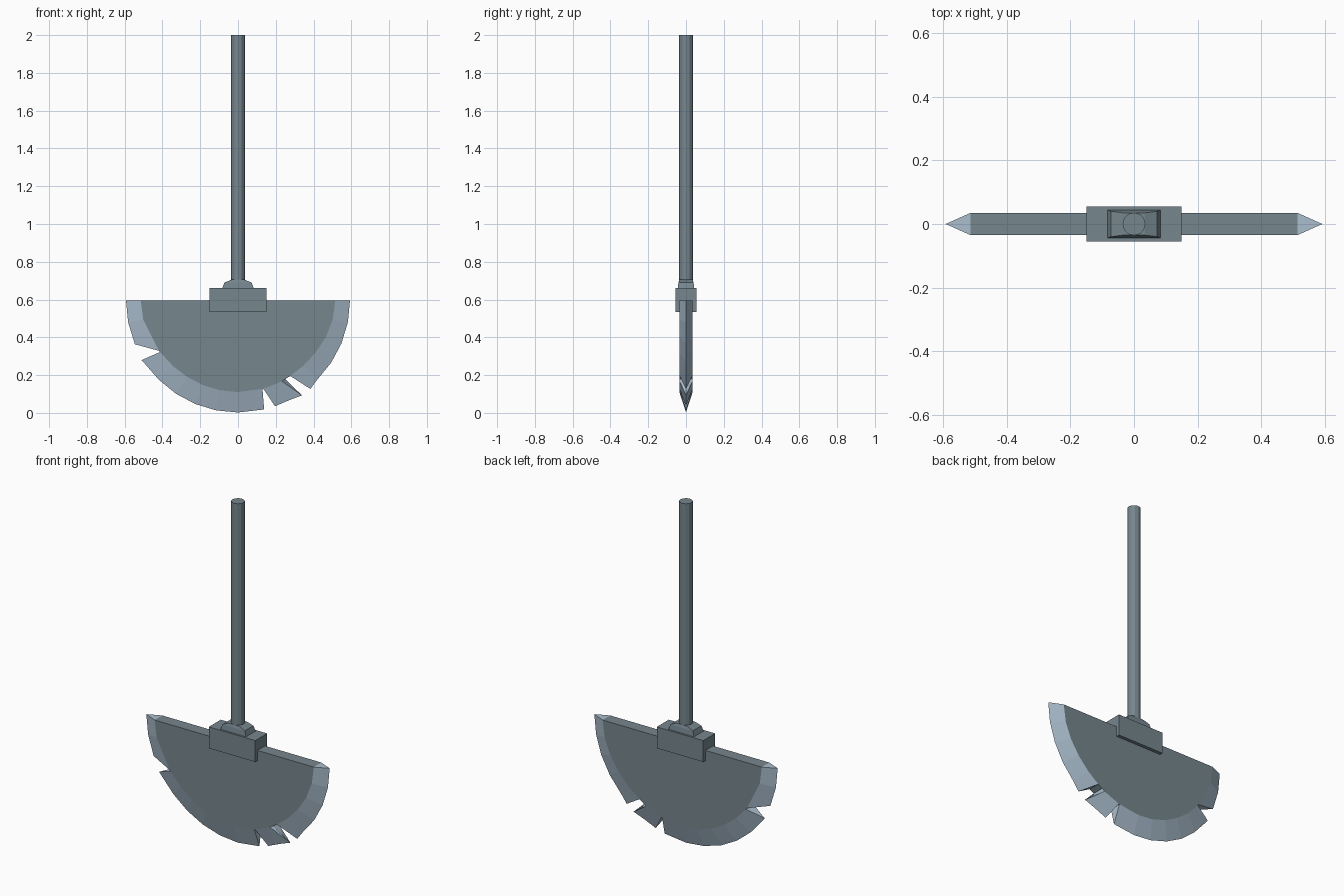
import bpy, bmesh, math

if "Cube" in bpy.data.objects:
    bpy.data.objects.remove(bpy.data.objects["Cube"])


def material(name, rgb):
    m = bpy.data.materials.new(name)
    m.diffuse_color = (*rgb, 1)
    m.use_nodes = True
    m.node_tree.nodes["Principled BSDF"].inputs["Base Color"].default_value = m.diffuse_color
    return m


iron = material("dark iron", (0.18, 0.24, 0.27))
steel = material("sharpened steel", (0.40, 0.51, 0.61))


def finish(bm, name, mat):
    bmesh.ops.remove_doubles(bm, verts=bm.verts, dist=1e-5)
    bmesh.ops.recalc_face_normals(bm, faces=bm.faces)
    me = bpy.data.meshes.new(name)
    bm.to_mesh(me)
    bm.free()
    me.materials.append(mat)
    ob = bpy.data.objects.new(name, me)
    bpy.context.collection.objects.link(ob)
    return ob


def loft(name, rings, mat):
    """Closed solid through a stack of equal-length rings."""
    bm = bmesh.new()
    vs = [[bm.verts.new(p) for p in r] for r in rings]
    n = len(vs[0])
    for a, b in zip(vs, vs[1:]):
        for i in range(n):
            j = (i + 1) % n
            bm.faces.new((a[i], a[j], b[j], b[i]))
    bm.faces.new(vs[0])
    bm.faces.new(vs[-1])
    return finish(bm, name, mat)


def rect(x, y, z):
    return [(-x, -y, z), (x, -y, z), (x, y, z), (-x, y, z)]


TOP, R, T = 0.595, 0.593, 0.035   # blade centre height, radius, half thickness


def inner(deg, y):
    a = math.radians(deg)
    r = 0.485 + 0.03 * math.cos(a) ** 6
    return (r * math.cos(a), y, TOP + r * math.sin(a))


def outer(deg, r):
    a = math.radians(deg)
    return (r * math.cos(a), 0, TOP + r * math.sin(a))


# Stations along the edge: inner angle, outer angle, outer radius
def regular(lo, hi):
    return [(k * 11.25, k * 11.25, R) for k in range(16, 33) if lo < k * 11.25 < hi]


segments = [
    regular(179, 200) + [(212.5, 203, R)],
    [(213.5, 211.7, 0.6)] + regular(218, 278) + [(285.5, 283.5, R)],
    [(286, 289.3, R), (295, 297, R), (298.5, 304, 0.606), (301, 301.2, 0.55)],
    [(304.7, 309.3, 0.605)] + regular(312, 361),
]

# Flat half-disc blade body
angles = sorted({s[0] for seg in segments for s in seg})
loft("blade_body", [[inner(a, y) for a in angles] for y in (-T, T)], iron)

# Bevelled cutting edge with chipped notches between the segments
bm = bmesh.new()
for seg in segments:
    tri = [[bm.verts.new(p) for p in (inner(i, -T), outer(o, r), inner(i, T))]
           for i, o, r in seg]
    for a, b in zip(tri, tri[1:]):
        bm.faces.new((a[0], b[0], b[1], a[1]))
        bm.faces.new((a[1], b[1], b[2], a[2]))
    bm.faces.new(tri[0])
    bm.faces.new(tri[-1])
finish(bm, "cutting_edge", steel)

# Clamp block, tapered collar and rod
loft("clamp_block", [rect(0.15, 0.055, z) for z in (0.535, 0.66)], iron)
loft("collar", [rect(0.083, 0.044, 0.66), rect(0.072, 0.040, 0.69),
                rect(0.035, 0.035, 0.705)], iron)
circle = [(0.036 * math.cos(k * math.pi / 6), 0.036 * math.sin(k * math.pi / 6))
          for k in range(12)]
loft("rod", [[(x, y, z) for x, y in circle] for z in (0.69, 2.0)], iron)
